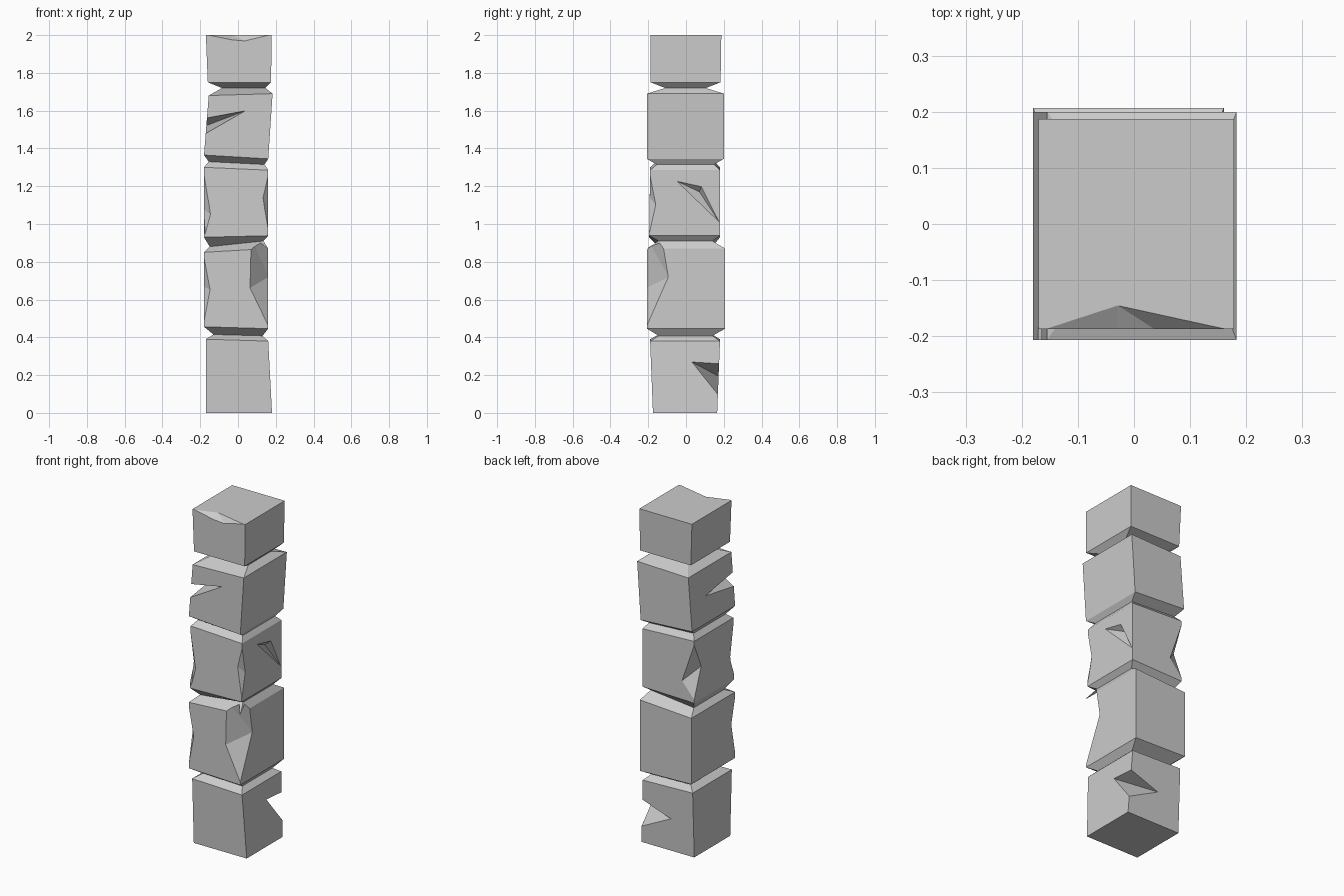
import bpy, bmesh
from mathutils import Vector

if "Cube" in bpy.data.objects:
    bpy.data.objects.remove(bpy.data.objects["Cube"])

# Single stone colour
stone = bpy.data.materials.new("grey stone")
stone.use_nodes = True
colour = (0.6, 0.6, 0.6, 1)
stone.diffuse_color = colour
stone.node_tree.nodes["Principled BSDF"].inputs["Base Color"].default_value = colour


def make_object(name, bm):
    bmesh.ops.recalc_face_normals(bm, faces=bm.faces)
    mesh = bpy.data.meshes.new(name)
    bm.to_mesh(mesh)
    bm.free()
    mesh.materials.append(stone)
    obj = bpy.data.objects.new(name, mesh)
    bpy.context.collection.objects.link(obj)
    return obj


# Pillar sections: left x, right x, front y, back y, z at left, z at right
sections = [
    (-.17, .18, -.175, .165, 0, 0),
    (-.17, .16, -.19, .18, .39, .38),
    (-.13, .13, -.145, .14, .415, .408),
    (-.18, .16, -.207, .207, .456, .446),
    (-.18, .16, -.207, .207, .85, .87),
    (-.15, .135, -.145, .14, .88, .91),
    (-.18, .16, -.195, .18, .93, .938),
    (-.18, .16, -.19, .18, 1.30, 1.285),
    (-.155, .14, -.155, .15, 1.33, 1.315),
    (-.18, .16, -.207, .2, 1.365, 1.345),
    (-.155, .183, -.207, .2, 1.68, 1.69),
    (-.085, .145, -.11, .105, 1.72, 1.72),
    (-.16, .175, -.187, .183, 1.75, 1.75),
    (-.17, .178, -.187, .187, 2, 2),
]
bm = bmesh.new()
rings = []
for x0, x1, y0, y1, zl, zr in sections:
    corners = [(x0, y0, zl), (x1, y0, zr), (x1, y1, zr), (x0, y1, zl)]
    rings.append([bm.verts.new(c) for c in corners])
for low, high in zip(rings, rings[1:]):
    for i in range(4):
        j = (i + 1) % 4
        bm.faces.new((low[i], low[j], high[j], high[i]))
bm.faces.new(rings[0][::-1])
bm.faces.new(rings[-1])
pillar = make_object("stone_pillar", bm)

# Chips: each cutter is the hull of a few points, the last one outside the stone
chips = {
    "top_front_chip": [(-.168, -.187, 2.001), (.176, -.187, 2.001), (-.03, -.142, 2.001),
                       (.04, -.187, 1.967), (-.03, -.187, 1.973), (0, -.25, 2.05)],
    "upper_gouge": [(.04, -.207, 1.6), (-.168, .06, 1.52), (-.17, -.207, 1.56),
                    (-.175, -.207, 1.475), (-.25, -.28, 1.52)],
    "middle_left_chip": [(-.18, -.19, 1.29), (-.17, -.19, .94), (-.143, -.19, 1.05),
                         (-.18, -.155, 1.08), (-.25, -.26, 1.1)],
    "middle_right_chip": [(.16, -.19, 1.28), (.16, -.19, .94), (.13, -.19, 1.14),
                          (.16, -.155, 1.1), (.23, -.26, 1.1)],
    "middle_side_gouge": [(.16, -.055, 1.23), (.16, .08, 1.2), (.16, .18, 1.0),
                          (.16, .04, 1.165), (.125, .07, 1.17), (.2, .06, 1.17)],
    "middle_back_chip": [(-.18, .18, 1.29), (-.18, .18, .94), (-.095, .18, 1.04),
                         (-.18, .11, 1.13), (-.25, .25, 1.1)],
    "lower_corner_chip": [(.16, -.207, .45), (.065, -.207, .865), (.08, -.19, .9),
                          (.06, -.207, .66), (.16, -.12, .9), (.16, -.09, .72),
                          (.25, -.3, .8)],
    "lower_left_chip": [(-.18, -.207, .85), (-.18, -.207, .456), (-.143, -.207, .65),
                        (-.18, -.165, .67), (-.25, -.28, .65)],
    "base_gouge": [(.165, .18, .26), (.172, .172, .09), (-.03, .177, .19),
                   (.165, .03, .27), (.25, .26, .19)],
}
for name, points in chips.items():
    cut = bmesh.new()
    for x, y, z in points:
        cut.verts.new(Vector((x * 1.015, y * 1.015, z)))
    bmesh.ops.convex_hull(cut, input=cut.verts)
    cutter = make_object(name + "_cutter", cut)
    cutter.hide_render = True
    cutter.hide_set(True)
    mod = pillar.modifiers.new(name, "BOOLEAN")
    mod.operation = "DIFFERENCE"
    mod.solver = "EXACT"
    mod.object = cutter

# Bake the chips into the pillar and drop the cutters
bpy.context.view_layer.update()
graph = bpy.context.evaluated_depsgraph_get()
chipped = bpy.data.meshes.new_from_object(pillar.evaluated_get(graph))
pillar.modifiers.clear()
pillar.data = chipped
for name in chips:
    bpy.data.objects.remove(bpy.data.objects[name + "_cutter"])
